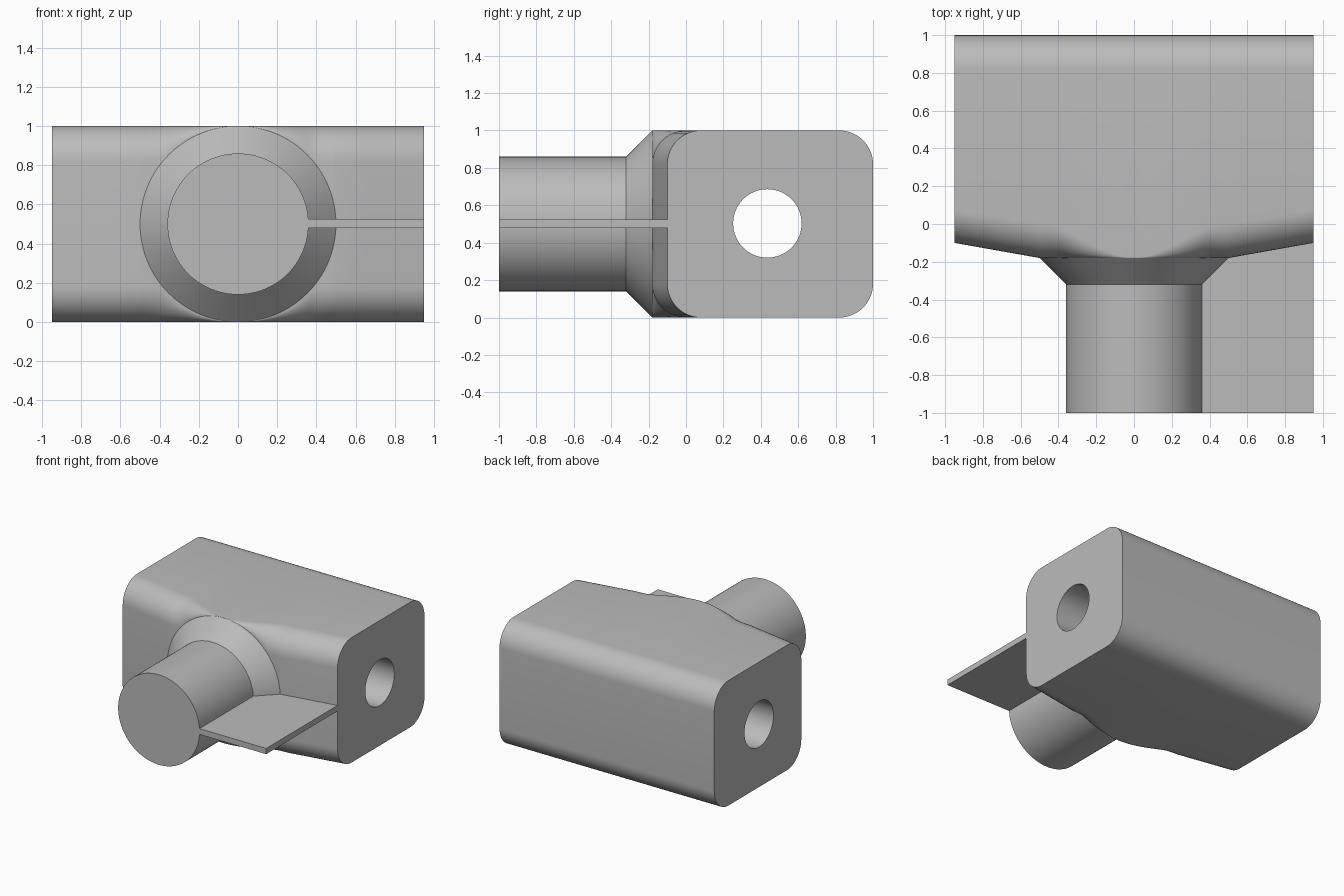
import bpy
import bmesh
import math
from mathutils import Matrix

if "Cube" in bpy.data.objects:
    bpy.data.objects.remove(bpy.data.objects["Cube"])

grey = bpy.data.materials.new("plain grey")
grey.use_nodes = True
COLOUR = (0.5, 0.5, 0.5, 1)
grey.diffuse_color = COLOUR
grey.node_tree.nodes["Principled BSDF"].inputs["Base Color"].default_value = COLOUR

HALF = 0.95        # half length of the body
COLLAR = 0.5       # radius of the collar where it meets the body
NECK = 0.36        # radius of the round shaft
FACE = -0.18       # front plane of the body at the collar
ROUND = 0.18       # corner radius of the body


def finish(name, bm, angle=30):
    bmesh.ops.recalc_face_normals(bm, faces=bm.faces)
    mesh = bpy.data.meshes.new(name)
    bm.to_mesh(mesh)
    bm.free()
    mesh.materials.append(grey)
    obj = bpy.data.objects.new(name, mesh)
    bpy.context.collection.objects.link(obj)
    smooth(obj, angle)
    return obj


def smooth(obj, angle):
    bpy.ops.object.select_all(action="DESELECT")
    obj.select_set(True)
    bpy.context.view_layer.objects.active = obj
    bpy.ops.object.shade_smooth_by_angle(angle=math.radians(angle))


def body_section(x, steps=12):
    """Rounded outline whose front corners tighten towards the collar."""
    a = abs(x)
    front = FACE + 0.08 * max(0, a - COLLAR) / (HALF - COLLAR)
    gap = 0.5 - math.sqrt(max(0, COLLAR ** 2 - a ** 2))
    rz = max(0.002, min(ROUND, gap))
    t = min(1, a / COLLAR)
    ry = max(0.002, ROUND * t * t * (3 - 2 * t))
    upper = []
    for i in range(steps + 1):
        u = math.pi / 2 * i / steps
        upper.append((front + ry * (1 - math.cos(u)), 0.5 - rz * (1 - math.sin(u))))
    for i in range(steps + 1):
        u = math.pi / 2 * i / steps
        upper.append((1 - ROUND * (1 - math.sin(u)), 0.5 - ROUND * (1 - math.cos(u))))
    lower = [(y, -z) for y, z in reversed(upper)]
    return [(x, y, z + 0.5) for y, z in upper + lower]


# Body: lofted rounded block
side = [COLLAR * i / 24 for i in range(1, 25)] + [0.65, 0.8, HALF]
stations = [-x for x in reversed(side)] + [0] + side
bm = bmesh.new()
rings = [[bm.verts.new(p) for p in body_section(x)] for x in stations]
for a, b in zip(rings, rings[1:]):
    for i in range(len(a)):
        j = (i + 1) % len(a)
        bm.faces.new((a[i], a[j], b[j], b[i]))
bm.faces.new(rings[0])
bm.faces.new(rings[-1])
body = finish("body", bm)

# Cross hole through the body
bm = bmesh.new()
bmesh.ops.create_cone(bm, cap_ends=True, segments=64, radius1=0.183, radius2=0.183,
                      depth=3, matrix=Matrix.Translation((0, 0.435, 0.503))
                      @ Matrix.Rotation(math.pi / 2, 4, "Y"))
cutter = finish("hole_cutter", bm)
cutter.hide_render = True
cut = body.modifiers.new("hole", "BOOLEAN")
cut.operation = "DIFFERENCE"
cut.solver = "EXACT"
cut.object = cutter
bpy.context.view_layer.objects.active = body
bpy.ops.object.modifier_apply(modifier=cut.name)
bpy.data.objects.remove(cutter)
smooth(body, 30)

# Neck: round shaft with a conical collar
profile = [(0, -1), (NECK, -1), (NECK, -0.32), (COLLAR, FACE), (0.44, -0.13), (0, -0.13)]
bm = bmesh.new()
verts = [bm.verts.new((r, y, 0.5)) for r, y in profile]
edges = [bm.edges.new(pair) for pair in zip(verts, verts[1:])]
bmesh.ops.spin(bm, geom=verts + edges, cent=(0, 0, 0.5), axis=(0, 1, 0),
               angle=2 * math.pi, steps=96)
bmesh.ops.remove_doubles(bm, verts=bm.verts, dist=0.0005)
finish("neck", bm)

# Web: thin plate between the shaft and the left end of the body
bm = bmesh.new()
bmesh.ops.create_cube(bm, size=1)
bmesh.ops.scale(bm, vec=(HALF - 0.1, 1, 0.046), verts=bm.verts)
bmesh.ops.translate(bm, vec=(HALF / 2 + 0.05, -0.5, 0.502), verts=bm.verts)
# Keep the rear edge buried within the body
for v in bm.verts:
    if v.co.y > -0.1:
        v.co.y = -0.09
finish("web_plate", bm)
